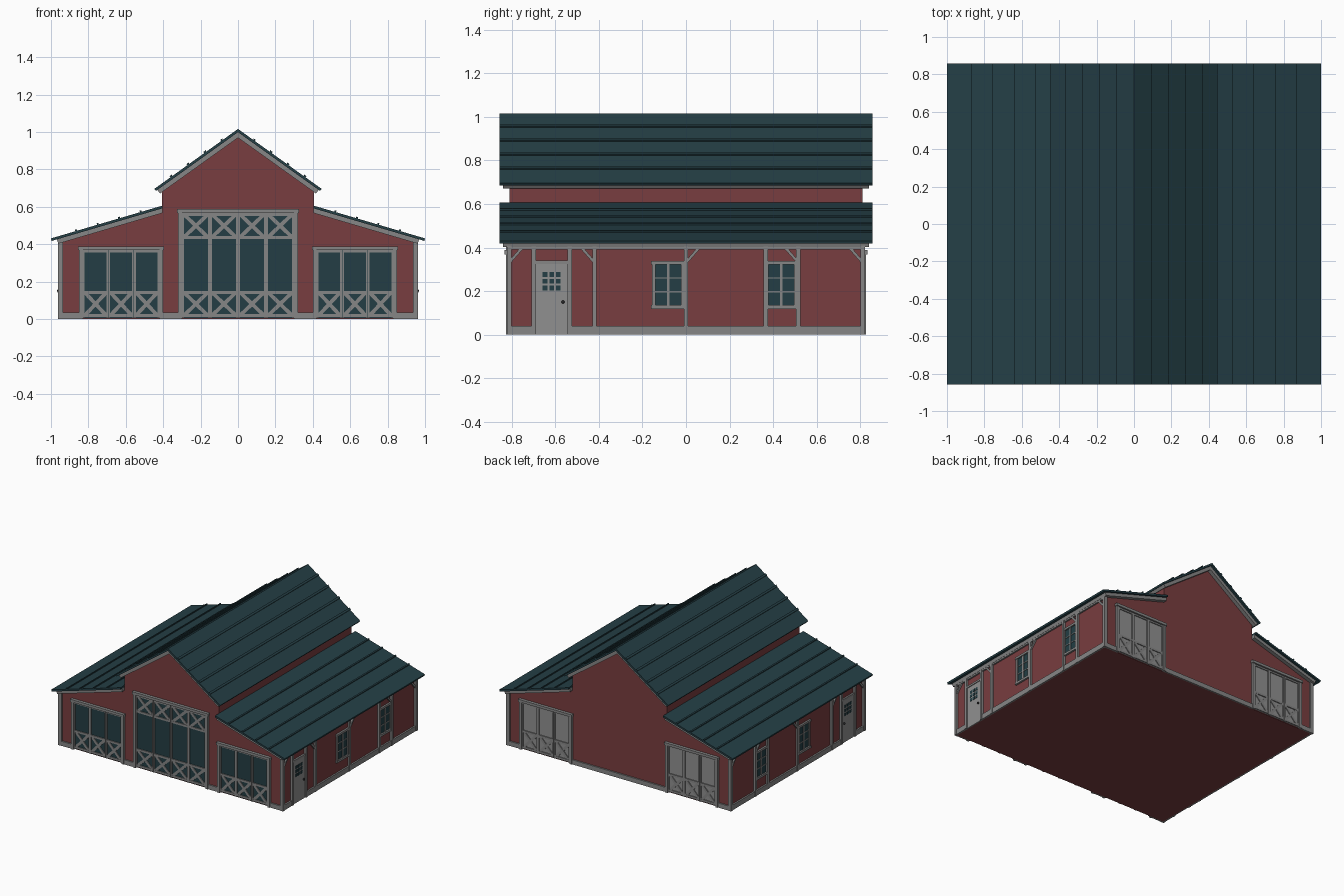
import bpy
import bmesh
from mathutils import Vector

cube = bpy.data.objects.get("Cube")
if cube:
    bpy.data.objects.remove(cube)


def material(name, rgb):
    m = bpy.data.materials.new(name)
    m.use_nodes = True
    m.diffuse_color = (*rgb, 1)
    m.node_tree.nodes["Principled BSDF"].inputs["Base Color"].default_value = (*rgb, 1)
    return m


RED = material("barn red", (0.19, 0.047, 0.05))
TEAL = material("roof teal", (0.018, 0.05, 0.061))
GLASS = material("glass teal", (0.017, 0.048, 0.058))
TRIM = material("trim grey", (0.24, 0.24, 0.24))
DOOR = material("door grey", (0.28, 0.28, 0.28))
DARK = material("dark metal", (0.02, 0.02, 0.022))

WALL_X, WALL_Y = 0.947, 0.81


def prism(bm, low, high):
    """Solid between two matching outlines."""
    a = [bm.verts.new(p) for p in low]
    b = [bm.verts.new(p) for p in high]
    bm.faces.new(a)
    bm.faces.new(b[::-1])
    for i in range(len(a)):
        j = (i + 1) % len(a)
        bm.faces.new((a[i], b[i], b[j], a[j]))


def finish(bm, name, mat):
    bmesh.ops.recalc_face_normals(bm, faces=bm.faces)
    mesh = bpy.data.meshes.new(name)
    bm.to_mesh(mesh)
    bm.free()
    mesh.materials.append(mat)
    ob = bpy.data.objects.new(name, mesh)
    bpy.context.collection.objects.link(ob)
    return ob


def extrude_y(bm, outline, half):
    prism(bm, [(x, -half, z) for x, z in outline], [(x, half, z) for x, z in outline])


def on_wall(wall, u, z, d):
    """Point on a named wall: u along it, d outwards from it."""
    return {"front": (u, -WALL_Y - d, z), "back": (u, WALL_Y + d, z),
            "left": (WALL_X + d, u, z), "right": (-WALL_X - d, u, z)}[wall]


def board(bm, wall, p, q, w, d, base=-0.004):
    """Plank of width w on a wall from p to q, standing d proud."""
    p, q = Vector(p), Vector(q)
    t = (q - p).normalized()
    n = Vector((-t.y, t.x)) * w / 2
    ring = [p + n, q + n, q - n, p - n]
    prism(bm, [on_wall(wall, c.x, c.y, base) for c in ring],
          [on_wall(wall, c.x, c.y, d) for c in ring])


def rect(bm, wall, u0, u1, z0, z1, d):
    board(bm, wall, (u0, (z0 + z1) / 2), (u1, (z0 + z1) / 2), z1 - z0, d)


def cross(bm, wall, u0, u1, z0, z1):
    board(bm, wall, (u0, z0), (u1, z1), 0.02, 0.009)
    board(bm, wall, (u0, z1), (u1, z0), 0.02, 0.0085)


# Barn walls: tall centre aisle with a lean-to on each side
half = [(WALL_X, 0), (WALL_X, 0.415), (0.405, 0.575), (0.405, 0.70)]
bm = bmesh.new()
extrude_y(bm, half + [(0, 0.99)] + [(-x, z) for x, z in half[::-1]], WALL_Y)
finish(bm, "barn_walls", RED)

# Roofs: thin sheet, raised seams, grey boarding beneath
ROOFS = {"upper": ((0, 1.016), (0.447, 0.696), (0.086, 0.176, 0.267, 0.357)),
         "lower": ((0.405, 0.606), (1.0, 0.431), (0.52, 0.636, 0.75, 0.866))}


def slab(bm, side, top, end, t0, t1, half):
    """Sloping layer between depths t0 and t1 below the roof line."""
    a, b = Vector(top), Vector(end)
    n = Vector((b.y - a.y, a.x - b.x)).normalized()
    drop = 1 / -n.y
    pts = [a - Vector((0, t0 * drop)), b + n * t0, b + n * t1, a - Vector((0, t1 * drop))]
    extrude_y(bm, [(side * p.x, p.y) for p in pts], half)


for name, (top, end, seams) in ROOFS.items():
    slope = (end[1] - top[1]) / (end[0] - top[0])

    def at(x):
        return (x, top[1] + slope * (x - top[0]))

    sheet, seam, under = bmesh.new(), bmesh.new(), bmesh.new()
    for side in (-1, 1):
        slab(sheet, side, top, end, 0, 0.014, 0.857)
        slab(under, side, top, at(end[0] - (0.008 if name == "upper" else 0.028)), 0.0135, 0.038, 0.84)
        for x in seams:
            slab(seam, side, at(x - 0.004), at(x + 0.004), -0.008, 0.002, 0.857)
    finish(sheet, name + "_roof", TEAL)
    finish(seam, name + "_roof_seams", TEAL)
    finish(under, name + "_roof_trim", TRIM)


def sliding_doors(name, wall, u0, u1, height, count, panel_mat, top_cross=False):
    """Row of framed panels with crossed boards, jambs and a header."""
    panels, frame = bmesh.new(), bmesh.new()
    rect(panels, wall, u0, u1, 0.005, height, 0.003)
    step = (u1 - u0) / count
    bands = [(0.018, 0.143)]
    if top_cross:
        bands.append((0.437, height - 0.008))
    for i in range(count):
        a, b = u0 + i * step + 0.001, u0 + (i + 1) * step - 0.001
        for s in (a, b - 0.009):
            rect(frame, wall, s, s + 0.009, 0.005, height, 0.011)
        rect(frame, wall, a, b, height - 0.012, height, 0.010)
        for z0, z1 in bands:
            cross(frame, wall, a + 0.009, b - 0.009, z0, z1)
            for z in (z0, z1):
                rect(frame, wall, a, b, z - 0.008, z + 0.008, 0.010)
    for u in (u0 - 0.01, u1 + 0.01):
        rect(frame, wall, u - 0.01, u + 0.01, 0, height, 0.017)
    rect(frame, wall, u0 - 0.025, u1 + 0.025, height, height + 0.02, 0.023)
    finish(panels, name + "_panels", panel_mat)
    finish(frame, name + "_frame", TRIM)


sliding_doors("main_door", "front", -0.30, 0.30, 0.568, 4, GLASS, True)
for label, a, b in (("left", 0.42, 0.83), ("right", -0.83, -0.42)):
    sliding_doors("front_" + label + "_door", "front", a, b, 0.368, 3, GLASS)
    sliding_doors("back_" + label + "_door", "back", a, b, 0.368, 3, DOOR)

# Baseboards on the gable walls
bm = bmesh.new()
for a, b in ((-0.955, -0.85), (-0.40, -0.32), (0.32, 0.40), (0.85, 0.955)):
    rect(bm, "front", a, b, 0, 0.035, 0.011)
for a, b in ((-0.955, -0.85), (-0.40, 0.40), (0.85, 0.955)):
    rect(bm, "back", a, b, 0, 0.035, 0.011)
finish(bm, "gable_baseboards", TRIM)

# Corner posts
bm = bmesh.new()
for wall in ("front", "back"):
    for s in (-1, 1):
        rect(bm, wall, s * 0.949 - 0.014, s * 0.949 + 0.014, 0, 0.412, 0.013)
finish(bm, "corner_posts", TRIM)

for wall in ("left", "right"):
    # Side posts, rails and diagonal braces
    bm = bmesh.new()
    rect(bm, wall, -0.82, -0.69, 0, 0.04, 0.012)
    rect(bm, wall, -0.54, 0.82, 0, 0.04, 0.012)
    rect(bm, wall, -0.82, 0.82, 0.392, 0.41, 0.012)
    for y in (-0.812, -0.70, -0.534, -0.42, 0, 0.366, 0.516, 0.812):
        rect(bm, wall, y - 0.01, y + 0.01, 0, 0.405, 0.0155)
    for y, s in ((-0.812, 1), (-0.42, -1), (0, 1), (0.516, -1), (0.812, -1)):
        board(bm, wall, (y + s * 0.004, 0.335), (y + s * 0.058, 0.397), 0.013, 0.013)
    finish(bm, wall + "_side_timbers", TRIM)

    # Windows
    glass, frame = bmesh.new(), bmesh.new()
    for y in (-0.082, 0.438):
        rect(glass, wall, y - 0.065, y + 0.065, 0.13, 0.325, 0.003)
        for s in (-0.066, 0.066):
            rect(frame, wall, y + s - 0.008, y + s + 0.008, 0.12, 0.33, 0.011)
        rect(frame, wall, y - 0.078, y + 0.078, 0.322, 0.338, 0.014)
        rect(frame, wall, y - 0.078, y + 0.078, 0.118, 0.135, 0.014)
        rect(frame, wall, y - 0.006, y + 0.006, 0.13, 0.325, 0.008)
        for z in (0.197, 0.26):
            rect(frame, wall, y - 0.065, y + 0.065, z - 0.003, z + 0.003, 0.007)
    finish(glass, wall + "_window_glass", GLASS)
    finish(frame, wall + "_window_frames", TRIM)

    # Entry door with nine small panes and a knob
    door, panes, knob, head = (bmesh.new() for _ in range(4))
    rect(door, wall, -0.69, -0.544, 0, 0.325, 0.008)
    rect(head, wall, -0.70, -0.534, 0.325, 0.34, 0.013)
    for i in (-1, 0, 1):
        for j in (-1, 0, 1):
            y, z = -0.617 + i * 0.03, 0.245 + j * 0.031
            rect(panes, wall, y - 0.011, y + 0.011, z - 0.011, z + 0.011, 0.01)
    bmesh.ops.create_uvsphere(knob, u_segments=10, v_segments=6, radius=0.008)
    bmesh.ops.translate(knob, verts=knob.verts, vec=on_wall(wall, -0.565, 0.15, 0.013))
    finish(door, wall + "_entry_door", DOOR)
    finish(head, wall + "_entry_door_header", TRIM)
    finish(panes, wall + "_entry_door_panes", GLASS)
    finish(knob, wall + "_door_knob", DARK)
